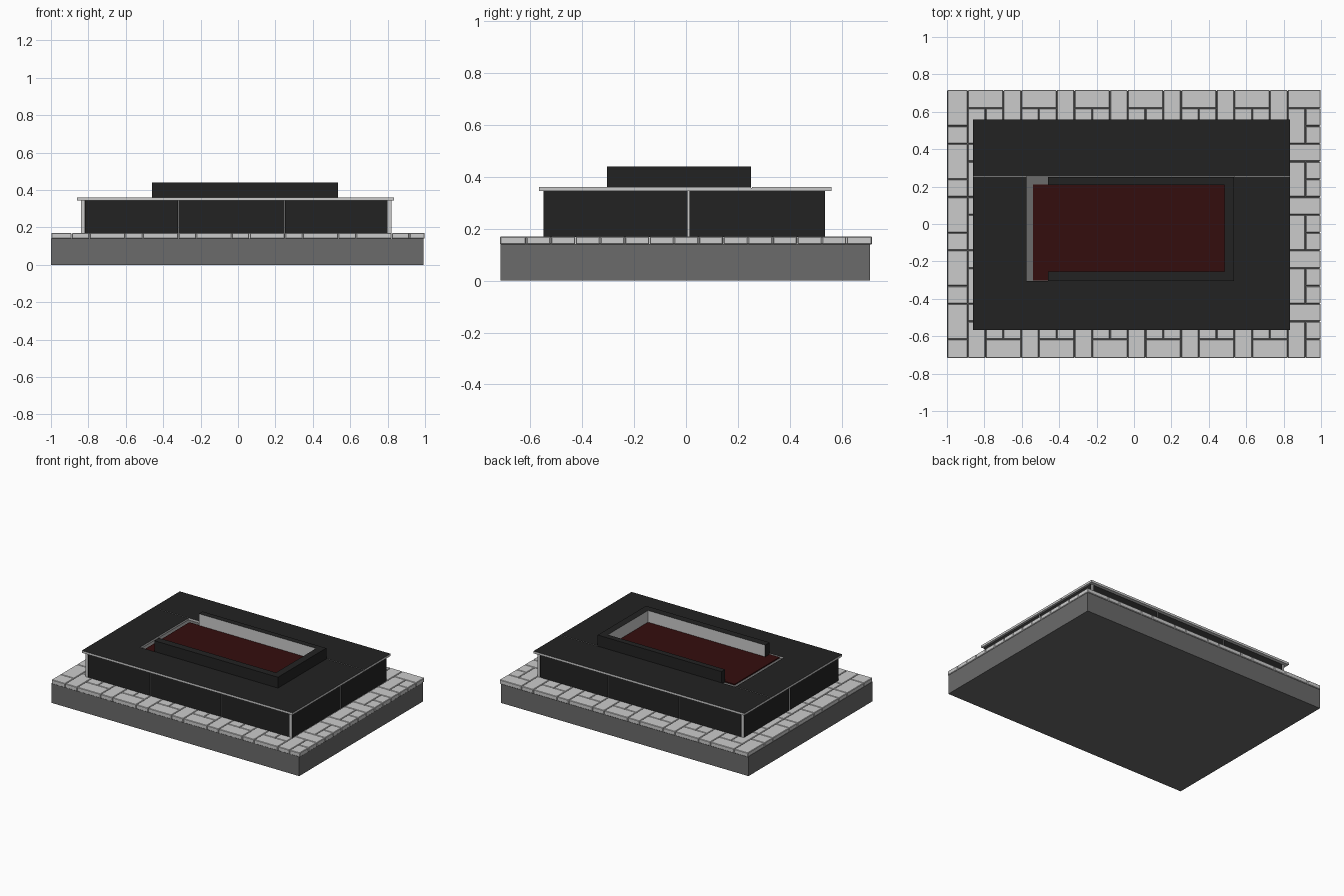
import bpy, bmesh

if "Cube" in bpy.data.objects:
    bpy.data.objects.remove(bpy.data.objects["Cube"])

def mat(name, r, g, b):
    m = bpy.data.materials.new(name)
    m.diffuse_color = (r, g, b, 1)
    m.use_nodes = True
    m.node_tree.nodes["Principled BSDF"].inputs["Base Color"].default_value = m.diffuse_color
    return m

LIGHT = mat("light_stone", 0.6, 0.6, 0.6)
GREY = mat("grey_concrete", 0.145, 0.145, 0.145)
BLACK = mat("black_granite", 0.016, 0.016, 0.016)
RED = mat("dark_red_bed", 0.034, 0.004, 0.004)

def add_box(bm, lo, hi):
    vs = bmesh.ops.create_cube(bm, size=1)["verts"]
    for v in vs:
        for i in range(3):
            v.co[i] = lo[i] if v.co[i] < 0 else hi[i]

def boxes(name, items, mats, rule=None, bevel=0):
    """One object from (lo, hi) boxes; rule picks the material from a face normal."""
    bm = bmesh.new()
    for lo, hi in items:
        add_box(bm, lo, hi)
    bm.normal_update()
    if rule:
        for f in bm.faces:
            f.material_index = rule(f.normal)
    me = bpy.data.meshes.new(name)
    bm.to_mesh(me)
    bm.free()
    for m in mats:
        me.materials.append(m)
    ob = bpy.data.objects.new(name, me)
    bpy.context.collection.objects.link(ob)
    if bevel:
        mod = ob.modifiers.new("soft_edges", "BEVEL")
        mod.width = bevel
        mod.segments = 1
    return ob

# Concrete foundation
boxes("foundation", [((-1, -0.715, 0), (0.993, 0.71, 0.142))], [GREY])

# Paving stones: pinwheel cells three stones wide, trimmed at the border
U = 0.095
CELL = [(0, 0, 1, 2), (1, 0, 3, 1), (2, 1, 3, 3), (0, 2, 2, 3), (1, 1, 2, 2)]
EX, EY, GAP = 0.998, 0.717, 0.003

def trim(a, b, e):
    a, b = max(a, -e), min(b, e)
    a = -e if a < -e + 0.03 else a
    b = e if b > e - 0.03 else b
    return a, b

stones = []
for i in range(8):
    for j in range(5):
        for c in CELL:
            x0, x1 = trim(-1.175 + (3 * i + c[0]) * U, -1.175 + (3 * i + c[2]) * U, EX)
            y0, y1 = trim(-0.7125 + (3 * j + c[1]) * U, -0.7125 + (3 * j + c[3]) * U, EY)
            hidden = x0 > -0.8 and x1 < 0.78 and y0 > -0.52 and y1 < 0.5
            if x1 - x0 < 0.04 or y1 - y0 < 0.04 or hidden:
                continue
            stones.append(((x0 + (GAP if x0 > -EX else 0), y0 + (GAP if y0 > -EY else 0), 0.14),
                           (x1, y1, 0.17)))
boxes("paving_stones", stones, [LIGHT], bevel=0.003)

# Tomb body: core with black-faced panels whose edges stay light
Z0, Z1 = 0.168, 0.346
X0, X1, Y0, Y1, T = -0.84, 0.82, -0.55, 0.535, 0.02
boxes("body_core", [((X0 + T, Y0 + T, 0.14), (X1 - T, Y1 - T, Z1))], [LIGHT])
joints = [X0 + T, -0.32, 0.25, X1 - T]
long_panels = [((a + 0.002, y, Z0), (b - 0.002, y + T, Z1))
               for y in (Y0, Y1 - T) for a, b in zip(joints, joints[1:])]
boxes("front_and_back_panels", long_panels, [LIGHT, BLACK], lambda n: abs(n.y) > 0.5)
side_panels = [((x, a, Z0), (x + T, b, Z1))
               for x in (X0, X1 - T) for a, b in ((Y0, 0.006), (0.014, Y1))]
boxes("side_panels", side_panels, [LIGHT, BLACK], lambda n: abs(n.x) > 0.5)

# Cover slabs around the bed opening: black top, light edges
HX0, HX1, HY0, HY1 = -0.575, 0.535, -0.305, 0.25
CX0, CX1, CY0, CY1 = -0.86, 0.835, -0.567, 0.56
C0, C1 = 0.345, 0.361
cover = [((CX0, CY0, C0), (CX1, HY0, C1)),
         ((CX0, HY1 + 0.004, C0), (CX1, CY1, C1)),
         ((CX0, HY0, C0), (HX0, HY1, C1)),
         ((HX1, HY0, C0), (CX1, HY1, C1))]
boxes("cover_slabs", cover, [LIGHT, BLACK], lambda n: n.z > 0.5)
boxes("joint_filler", [((CX0 + 0.002, HY1 - 0.01, C0 + 0.001), (HX0, HY1 + 0.01, C1 - 0.003)),
                       ((HX1, HY1 - 0.01, C0 + 0.001), (CX1 - 0.002, HY1 + 0.01, C1 - 0.003))], [LIGHT])

# Grey floor in the opening with the red bed on it
boxes("bed_floor", [((HX0, HY0, 0.335), (HX1, HY1, 0.348))], [GREY])
boxes("red_bed", [((-0.54, -0.302, 0.346), (0.485, 0.212, 0.355))], [RED])

# Raised border, open at the left end: black outside, light inside
W0, W1, WX = 0.346, 0.44, -0.46
boxes("border_front", [((WX, HY0, W0), (HX1, -0.253, W1))], [LIGHT, BLACK], lambda n: n.y < 0.5)
boxes("border_back", [((WX, 0.208, W0), (HX1, HY1, W1))], [LIGHT, BLACK], lambda n: n.y > -0.5)
boxes("border_right", [((0.483, -0.253, W0), (HX1, 0.208, W1))], [LIGHT, BLACK], lambda n: n.x > -0.5)
